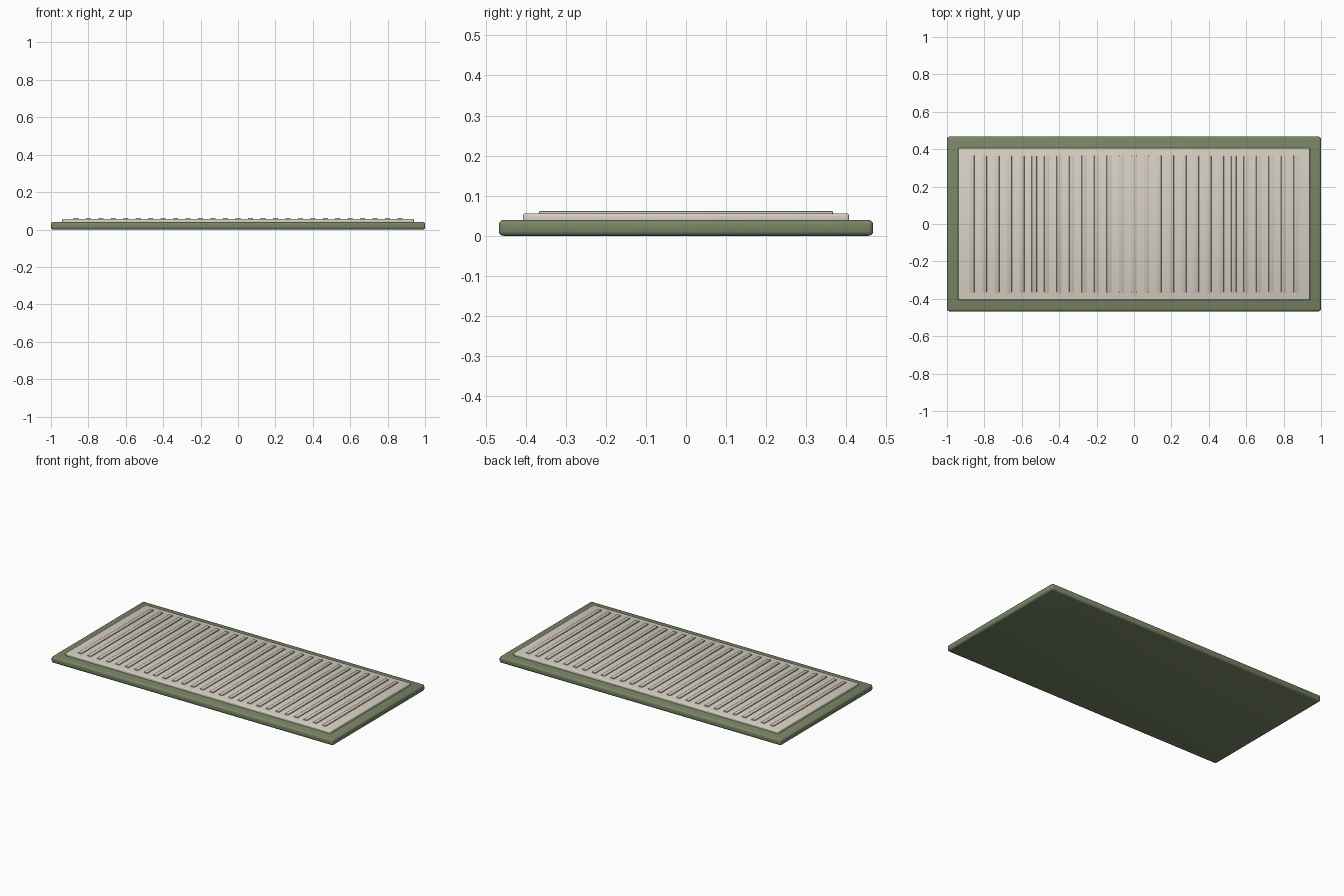
import bpy

if "Cube" in bpy.data.objects:
    bpy.data.objects.remove(bpy.data.objects["Cube"])


def material(name, rgb):
    m = bpy.data.materials.new(name)
    m.diffuse_color = (*rgb, 1)
    m.use_nodes = True
    m.node_tree.nodes["Principled BSDF"].inputs["Base Color"].default_value = m.diffuse_color
    return m


def slab(name, x, half_x, half_y, z0, z1, bevel, segments, mat):
    """Rounded box given by half sizes and a height range."""
    bpy.ops.mesh.primitive_cube_add(size=2, location=(x, 0, (z0 + z1) / 2))
    ob = bpy.context.object
    ob.name = name
    ob.scale = (half_x, half_y, (z1 - z0) / 2)
    bpy.ops.object.transform_apply(location=False, rotation=False, scale=True)
    mod = ob.modifiers.new("rounded_edges", "BEVEL")
    mod.width = bevel
    mod.segments = segments
    bpy.ops.object.modifier_apply(modifier=mod.name)
    bpy.ops.object.shade_smooth_by_angle()
    ob.data.materials.append(mat)
    return ob


green = material("green_border", (0.19, 0.235, 0.13))
cream = material("cream_pile", (0.69, 0.64, 0.56))
rib_cream = material("rib_pile", (0.62, 0.57, 0.49))

# Border base and raised centre panel
slab("mat_base", 0, 1.0, 0.467, 0.0, 0.04, 0.012, 3, green)
slab("centre_panel", 0, 0.94, 0.407, 0.03, 0.056, 0.006, 3, cream)

# Row of raised ribs across the panel
COUNT, PITCH = 27, 1 / 15
for i in range(COUNT):
    x = (i - (COUNT - 1) / 2) * PITCH
    slab(f"rib_{i + 1}", x, 0.0135, 0.367, 0.05, 0.062, 0.004, 2, rib_cream)
